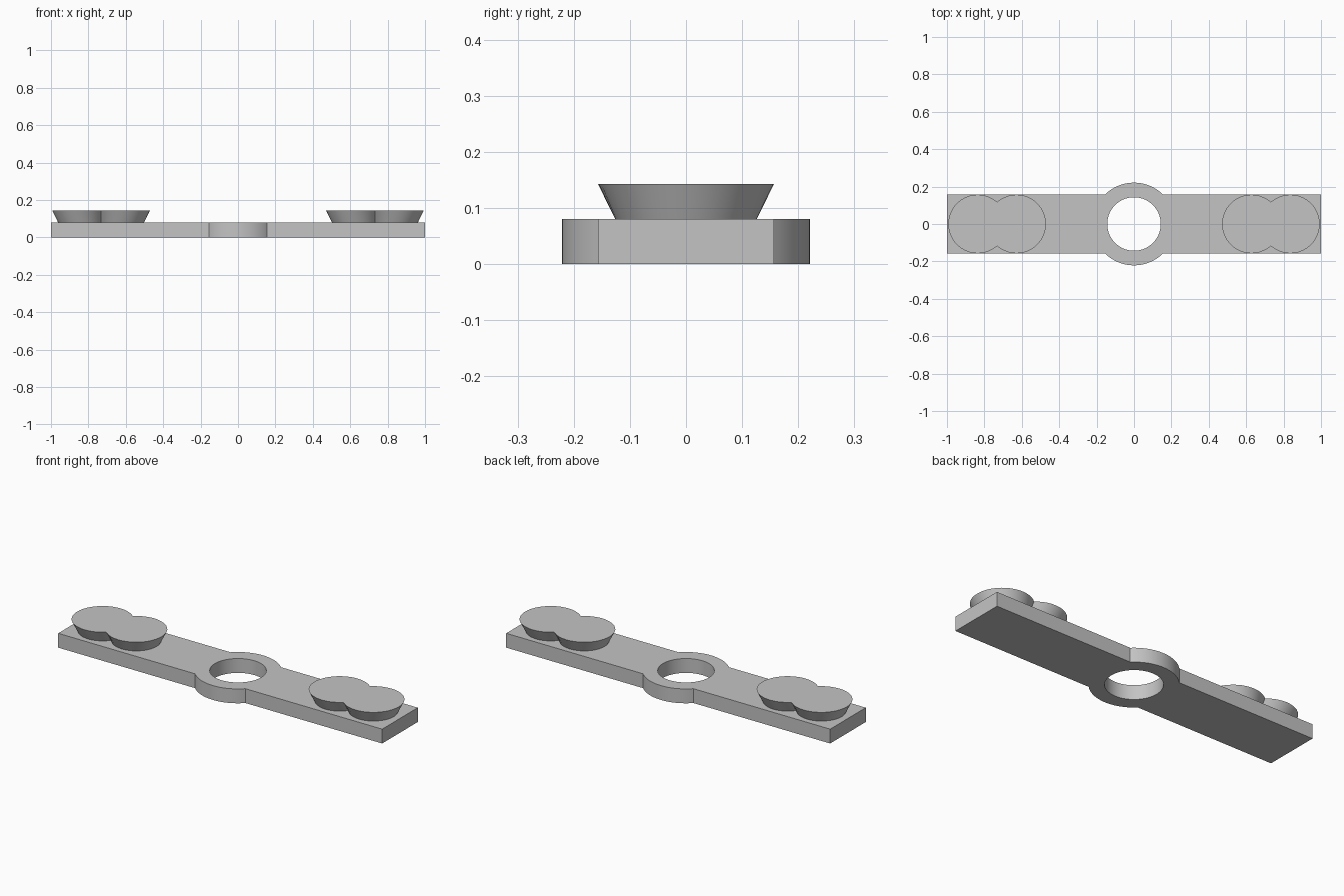
import bpy
import bmesh
from math import pi, sin, cos, asin, acos

cube = bpy.data.objects.get("Cube")
if cube:
    bpy.data.objects.remove(cube, do_unlink=True)

HALF_LENGTH, HALF_WIDTH, THICK = 1.0, 0.157, 0.08
RING_R, HOLE_R = 0.221, 0.143
STUD_TOP, STUD_LOW_R, STUD_TOP_R = 0.143, 0.126, 0.157
STUD_X, STUD_OFFSET = 0.732, 0.104
ARC = 32

grey = bpy.data.materials.new("plain grey")
grey.use_nodes = True
colour = (0.55, 0.55, 0.55, 1)
grey.diffuse_color = colour
grey.node_tree.nodes["Principled BSDF"].inputs["Base Color"].default_value = colour


def finish(name, bm):
    """Turn a bmesh into a grey object with smooth curves and sharp edges."""
    bmesh.ops.recalc_face_normals(bm, faces=bm.faces)
    mesh = bpy.data.meshes.new(name)
    bm.to_mesh(mesh)
    bm.free()
    mesh.materials.append(grey)
    obj = bpy.data.objects.new(name, mesh)
    bpy.context.collection.objects.link(obj)
    bpy.ops.object.select_all(action="DESELECT")
    obj.select_set(True)
    bpy.context.view_layer.objects.active = obj
    bpy.ops.object.shade_smooth_by_angle(angle=pi / 6)
    return obj


def arc(bm, radius, start, end, z=0.0, cx=0.0):
    angles = [start + (end - start) * i / ARC for i in range(ARC + 1)]
    return [bm.verts.new((cx + radius * cos(a), radius * sin(a), z)) for a in angles]


# Flat bar with a round eye in the middle
bm = bmesh.new()
join = asin(HALF_WIDTH / RING_R)
for turn in (0, pi):
    # Half of the ring, bulging past the side of the bar
    outer = arc(bm, RING_R, turn + join, turn + pi - join)
    inner = arc(bm, HOLE_R, turn + join, turn + pi - join)
    for i in range(ARC):
        bm.faces.new((outer[i], outer[i + 1], inner[i + 1], inner[i]))
    # Arm running from the hole to the end of the bar
    side = cos(turn)
    hole = arc(bm, HOLE_R, turn - join, turn + join)
    root_low = bm.verts.new((side * RING_R * cos(join), -side * HALF_WIDTH, 0))
    root_high = bm.verts.new((side * RING_R * cos(join), side * HALF_WIDTH, 0))
    end_low = bm.verts.new((side * HALF_LENGTH, -side * HALF_WIDTH, 0))
    end_high = bm.verts.new((side * HALF_LENGTH, side * HALF_WIDTH, 0))
    bm.faces.new([root_low, end_low, end_high, root_high] + hole[::-1])
bmesh.ops.remove_doubles(bm, verts=bm.verts, dist=1e-4)
raised = bmesh.ops.extrude_face_region(bm, geom=bm.faces[:], use_keep_orig=True)
top_verts = [g for g in raised["geom"] if isinstance(g, bmesh.types.BMVert)]
bmesh.ops.translate(bm, verts=top_verts, vec=(0, 0, THICK))
finish("pierced_bar", bm)


# Two merged flaring studs near each end
def stud_outline(bm, radius, z, x):
    sweep = pi - acos(STUD_OFFSET / radius)
    right = arc(bm, radius, -sweep, sweep, z, x + STUD_OFFSET)
    left = arc(bm, radius, pi - sweep, pi + sweep, z, x - STUD_OFFSET)
    for v in (left[0], left[-1]):
        bm.verts.remove(v)
    return right + left[1:-1]


for name, x in (("left_double_stud", STUD_X), ("right_double_stud", -STUD_X)):
    bm = bmesh.new()
    low = stud_outline(bm, STUD_LOW_R, THICK, x)
    high = stud_outline(bm, STUD_TOP_R, STUD_TOP, x)
    for i in range(len(low)):
        j = (i + 1) % len(low)
        bm.faces.new((low[i], low[j], high[j], high[i]))
    bm.faces.new(low[::-1])
    bm.faces.new(high)
    finish(name, bm)
